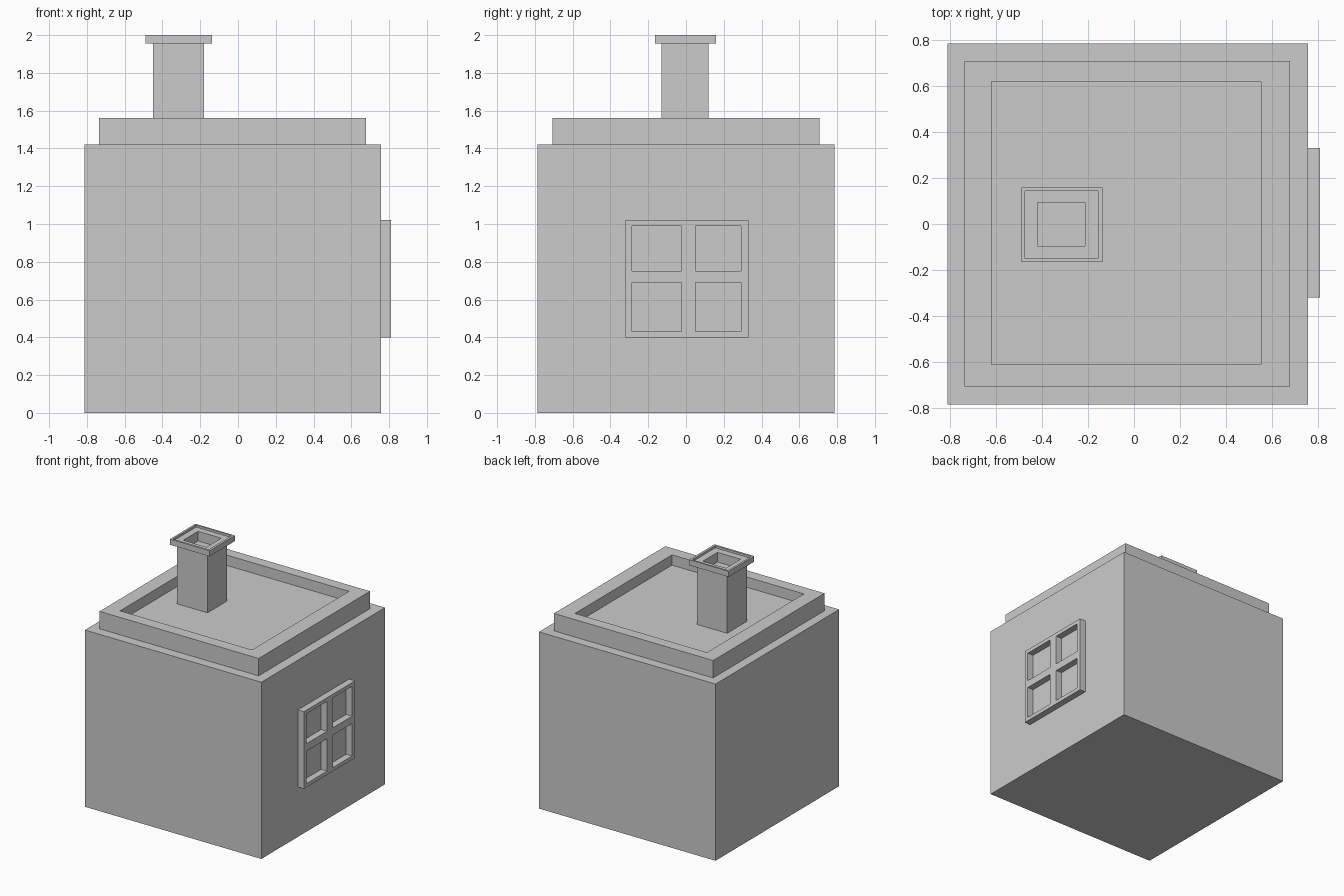
import bpy, bmesh

if "Cube" in bpy.data.objects:
    bpy.data.objects.remove(bpy.data.objects["Cube"])


def finish(name, bm):
    bmesh.ops.recalc_face_normals(bm, faces=bm.faces[:])
    mesh = bpy.data.meshes.new(name)
    bm.to_mesh(mesh)
    bm.free()
    obj = bpy.data.objects.new(name, mesh)
    bpy.context.collection.objects.link(obj)
    return obj


def rect_loft(name, levels):
    """Join stacked rectangles (x0, x1, y0, y1, z) and cap both ends."""
    bm = bmesh.new()
    rings = [[bm.verts.new((x, y, z)) for x, y in
              ((x0, y0), (x1, y0), (x1, y1), (x0, y1))]
             for x0, x1, y0, y1, z in levels]
    for a, b in zip(rings, rings[1:]):
        for i in range(4):
            j = (i + 1) % 4
            bm.faces.new((a[i], a[j], b[j], b[i]))
    bm.faces.new(rings[0])
    bm.faces.new(rings[-1])
    return finish(name, bm)


# House block with stepped parapet and sunken roof
body = (-0.812, 0.757, -0.785, 0.785)
parapet = (-0.737, 0.678, -0.706, 0.708)
roof = (-0.62, 0.553, -0.612, 0.62)
rect_loft("house_body", [(*body, 0), (*body, 1.42), (*parapet, 1.42),
                         (*parapet, 1.56), (*roof, 1.56), (*roof, 1.477)])

# Chimney with overhanging cap, thin rim and flue recess
stack = (-0.45, -0.18, -0.13, 0.12)
cap = (-0.49, -0.138, -0.165, 0.158)
rim = (-0.474, -0.156, -0.149, 0.144)
flue = (-0.42, -0.214, -0.095, 0.093)
rect_loft("chimney", [(*stack, 1.47), (*stack, 1.955), (*cap, 1.955),
                      (*cap, 2.0), (*rim, 2.0), (*rim, 1.983),
                      (*flue, 1.983), (*flue, 1.905)])

# Window frame: a grid with four open panes, extruded off the right wall
ys = (-0.32, -0.285, -0.025, 0.05, 0.292, 0.33)
zs = (0.40, 0.43, 0.69, 0.75, 0.99, 1.02)
bm = bmesh.new()
grid = [[bm.verts.new((0.755, y, z)) for z in zs] for y in ys]
for i in range(5):
    for j in range(5):
        if i % 2 and j % 2:
            continue
        bm.faces.new((grid[i][j], grid[i + 1][j],
                      grid[i + 1][j + 1], grid[i][j + 1]))
ext = bmesh.ops.extrude_face_region(bm, geom=bm.faces[:], use_keep_orig=True)
moved = [g for g in ext["geom"] if isinstance(g, bmesh.types.BMVert)]
bmesh.ops.translate(bm, verts=moved, vec=(0.055, 0, 0))
finish("window_frame", bm)
